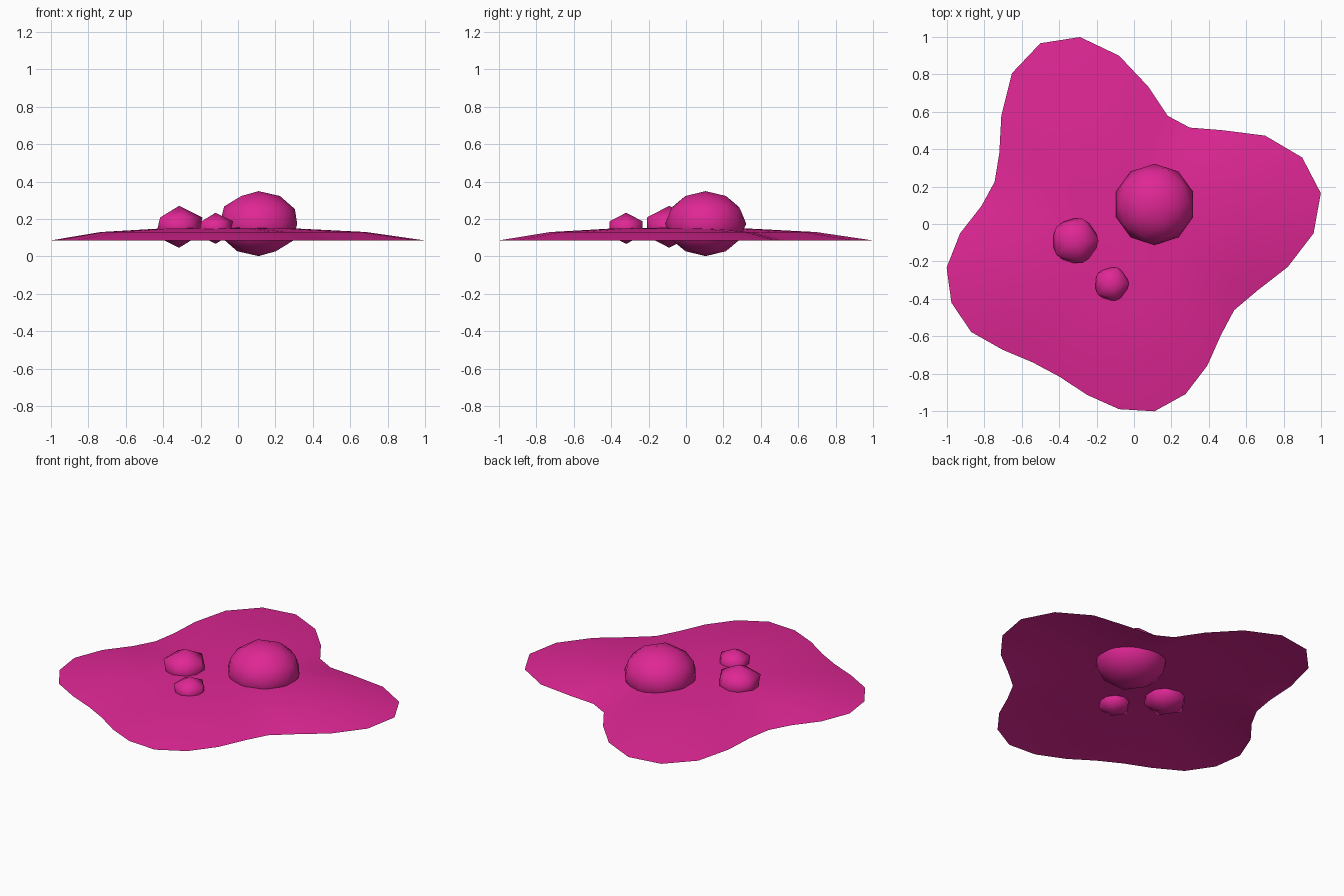
import bpy
import bmesh
from math import cos, sin, pi

cube = bpy.data.objects.get("Cube")
if cube:
    bpy.data.objects.remove(cube, do_unlink=True)

magenta = bpy.data.materials.new("magenta")
magenta.use_nodes = True
colour = (0.74, 0.02, 0.3, 1)
magenta.diffuse_color = colour
magenta.node_tree.nodes["Principled BSDF"].inputs["Base Color"].default_value = colour


def finish(bm, name, location):
    """Turn a bmesh into a smooth magenta object."""
    for face in bm.faces:
        face.smooth = True
    mesh = bpy.data.meshes.new(name)
    bm.to_mesh(mesh)
    bm.free()
    mesh.materials.append(magenta)
    obj = bpy.data.objects.new(name, mesh)
    obj.location = location
    bpy.context.scene.collection.objects.link(obj)
    return obj


# Puddle: an open, shallow dome with a wavy four-lobed rim
rim_radii = [1.04, 1.1, 1.06, .94, .78, .68, .68, .8,
             .95, 1.07, 1.1, 1.03, .89, .77, .72, .75,
             .85, .94, .97, .95, .88, .83, .83, .88,
             .94, .97, .93, .85, .77, .74, .8, .92]
ring_profile = [(1, 0), (.71, .045), (.38, .063)]  # scale, height

bm = bmesh.new()
count = len(rim_radii)
rings = []
for scale, height in ring_profile:
    ring = []
    for i, radius in enumerate(rim_radii):
        angle = 2 * pi * i / count
        ring.append(bm.verts.new((radius * scale * cos(angle),
                                  radius * scale * sin(angle), height)))
    rings.append(ring)
apex = bm.verts.new((0, 0, .07))
for i in range(count):
    j = (i + 1) % count
    for outer, inner in zip(rings, rings[1:]):
        bm.faces.new((outer[i], outer[j], inner[j], inner[i]))
    bm.faces.new((rings[-1][i], rings[-1][j], apex))
finish(bm, "puddle", (-.08, -.05, .085))


# Bubbles: flattened low-poly balls set into the puddle
def bubble(name, location, radius, detail):
    bm = bmesh.new()
    bmesh.ops.create_icosphere(bm, subdivisions=detail, radius=radius)
    obj = finish(bm, name, location)
    obj.scale.z = .8


bubble("large_bubble", (.11, .105, .175), .217, 2)
bubble("medium_bubble", (-.315, -.09, .158), .14, 1)
bubble("small_bubble", (-.12, -.32, .15), .104, 1)
